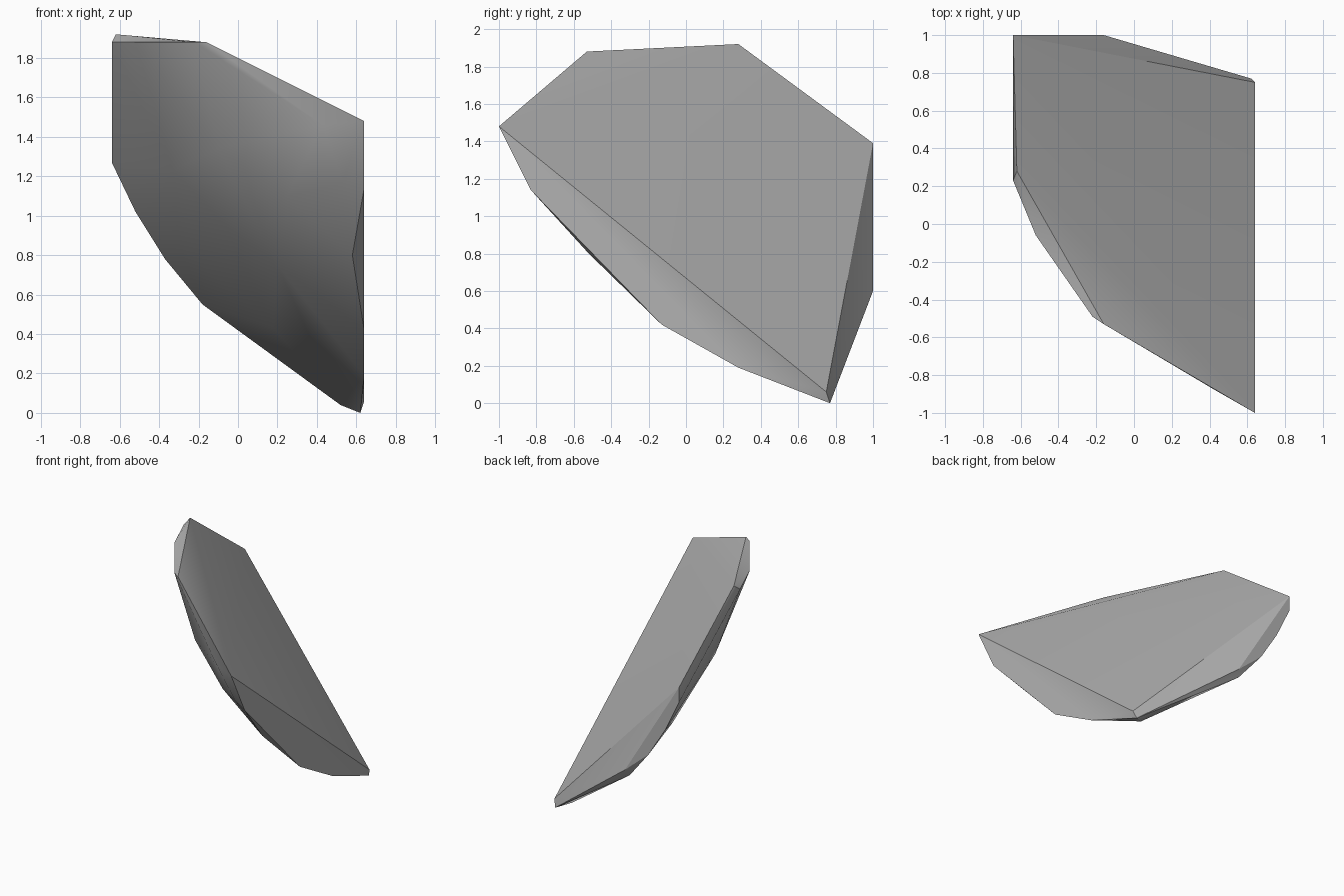
import bpy, bmesh, math
from mathutils import Vector

default_cube = bpy.data.objects.get("Cube")
if default_cube:
    bpy.data.objects.remove(default_cube, do_unlink=True)

SIDE = 0.64   # flat cuts at x = -SIDE and x = +SIDE
BACK = 1.0    # flat cut at y = BACK
TOP = 1.88    # nearly flat cut along the top


def make_material(name, value):
    material = bpy.data.materials.new(name)
    material.use_nodes = True
    colour = (value, value, value, 1.0)
    material.diffuse_color = colour
    material.node_tree.nodes["Principled BSDF"].inputs["Base Color"].default_value = colour
    return material


def convex_shard(name, points, material):
    """Wrap the corner points in a convex skin and merge its flat facets."""
    bm = bmesh.new()
    for point in points:
        bm.verts.new(Vector(point))
    hull = bmesh.ops.convex_hull(bm, input=bm.verts)
    unused = {v for v in hull["geom_interior"] + hull["geom_unused"]
              if isinstance(v, bmesh.types.BMVert)}
    bmesh.ops.delete(bm, geom=list(unused), context="VERTS")
    bmesh.ops.dissolve_limit(bm, angle_limit=math.radians(1),
                             verts=bm.verts, edges=bm.edges)
    bmesh.ops.recalc_face_normals(bm, faces=bm.faces)

    mesh = bpy.data.meshes.new(name)
    bm.to_mesh(mesh)
    bm.free()
    mesh.materials.append(material)
    shard = bpy.data.objects.new(name, mesh)
    bpy.context.collection.objects.link(shard)
    bpy.ops.object.select_all(action="DESELECT")
    shard.select_set(True)
    bpy.context.view_layer.objects.active = shard
    bpy.ops.object.shade_smooth_by_angle(angle=math.radians(30))
    return shard


# Corners of the broad fracture face
fracture_face = [(.62, .77, 0), (SIDE, -BACK, 1.48), (-.62, .28, 1.92),
                 (-.16, -.53, TOP), (-SIDE, BACK, 1.39)]

# Rim on the left cut, as y and z
left_rim = [(SIDE, y, z) for y, z in
            ((.75, .06), (.28, .19), (-.13, .42), (-.83, 1.14))]

# Rim on the back cut, as x and z
back_rim = [(x, BACK, z) for x, z in
            ((-SIDE, 1.27), (-.52, 1.02), (-.37, .78), (-.16, .6))]

# Rim on the top cut, as x and y
top_rim = [(x, y, TOP) for x, y in ((-SIDE, .23), (-.52, -.06), (-.22, -.49))]

# Rounded outer skin: first the corners near the rim, then the shallow bulge
outer_skin = [(.43, -.88, 1.46), (.53, -.79, 1.17), (.58, -.52, .8),
              (.52, .7, .04), (-.18, .97, .55),
              (-.1, -.4, 1.34), (-.33, .1, 1.23), (-.3, .6, .86),
              (-.06, -.04, .95), (.2, -.2, .75), (.18, .39, .43), (.25, -.55, 1.1)]

stone = make_material("grey stone", 0.45)
convex_shard("rock_shard", fracture_face + left_rim + back_rim + top_rim + outer_skin, stone)
